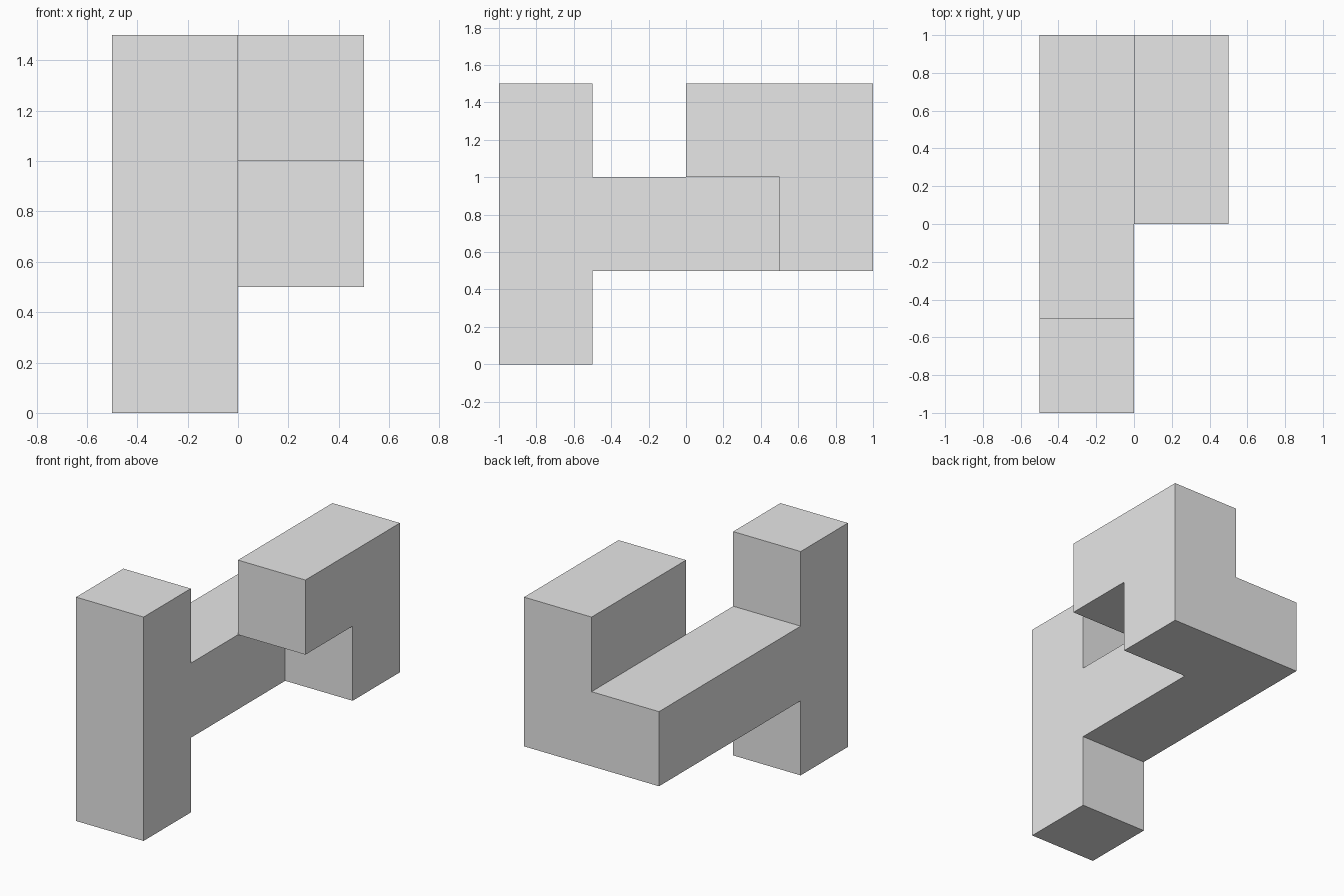
import bpy
import bmesh
from mathutils import Vector

cube = bpy.data.objects.get("Cube")
if cube:
    bpy.data.objects.remove(cube, do_unlink=True)

UNIT = 0.5
ORIGIN = Vector((-0.5, -1.0, 0.0))

grey = bpy.data.materials.new("light_grey")
grey.use_nodes = True
colour = (0.8, 0.8, 0.8, 1.0)
grey.diffuse_color = colour
grey.node_tree.nodes["Principled BSDF"].inputs["Base Color"].default_value = colour

# Cells of the solid, in half-unit steps
post = {(0, 0, k) for k in range(3)}
beam = {(0, j, 1) for j in range(1, 4)}
hook = {(1, 3, 1), (1, 3, 2), (1, 2, 2)}
cells = post | beam | hook

# Outer skin: a square wherever a cell has no neighbour
bm = bmesh.new()
for cell in sorted(cells):
    centre = Vector(cell) + Vector((0.5, 0.5, 0.5))
    for axis in range(3):
        for sign in (-1, 1):
            n = Vector((0, 0, 0))
            n[axis] = sign
            if tuple(int(c + d) for c, d in zip(cell, n)) in cells:
                continue
            u = Vector((0, 0, 0))
            u[(axis + 1) % 3] = 0.5
            v = n.cross(u)
            mid = centre + n * 0.5
            corners = (mid - u - v, mid + u - v, mid + u + v, mid - u + v)
            bm.faces.new([bm.verts.new(ORIGIN + p * UNIT) for p in corners])

# Weld the squares and merge the flat regions
bmesh.ops.remove_doubles(bm, verts=bm.verts[:], dist=0.001)
bmesh.ops.dissolve_limit(bm, angle_limit=0.01, verts=bm.verts[:], edges=bm.edges[:])

mesh = bpy.data.meshes.new("puzzle_piece")
bm.to_mesh(mesh)
bm.free()
mesh.materials.append(grey)
piece = bpy.data.objects.new("puzzle_piece", mesh)
bpy.context.collection.objects.link(piece)
